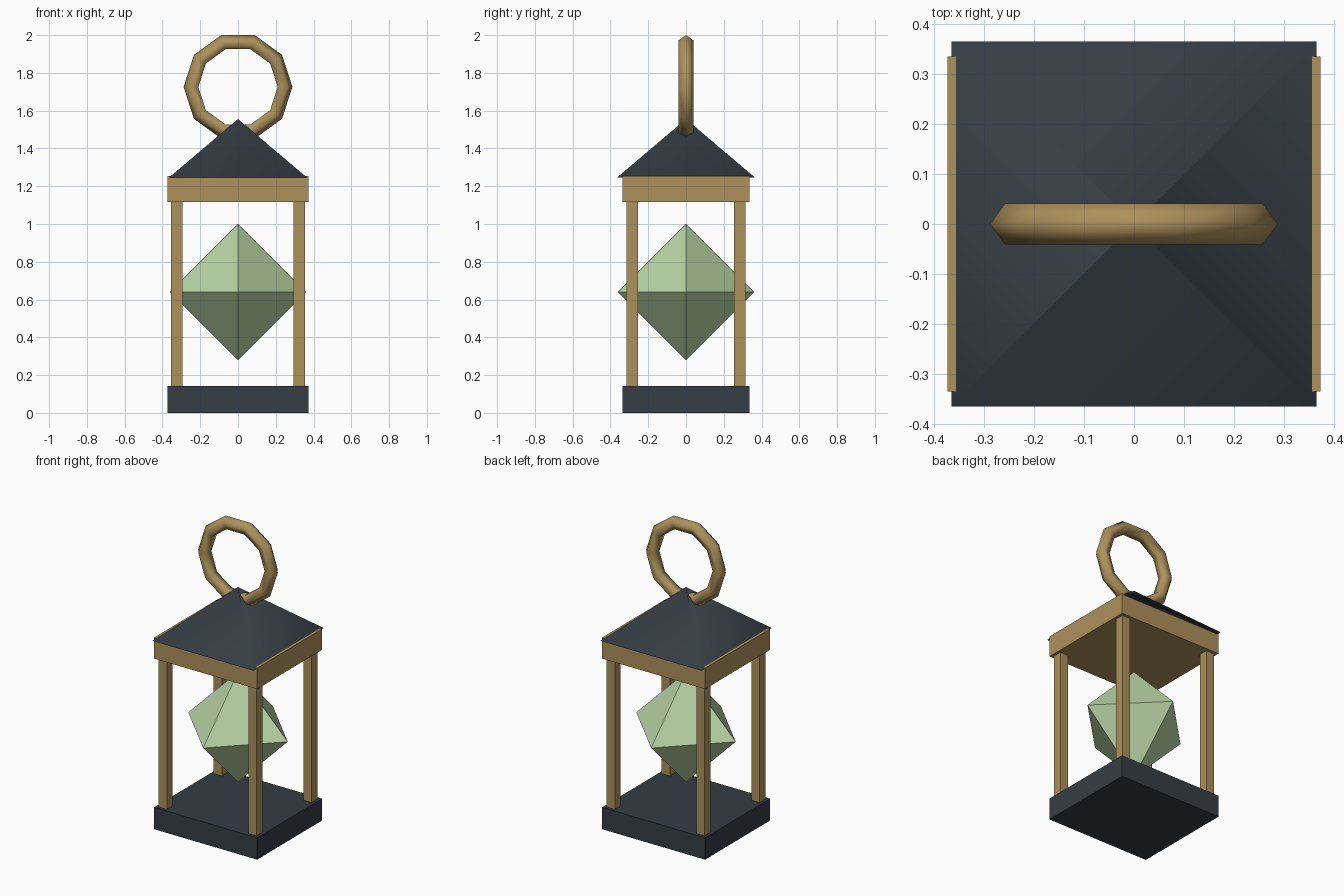
import bpy, bmesh, math

if "Cube" in bpy.data.objects:
    bpy.data.objects.remove(bpy.data.objects["Cube"])


def material(name, rgb):
    m = bpy.data.materials.new(name)
    m.diffuse_color = (*rgb, 1)
    m.use_nodes = True
    m.node_tree.nodes["Principled BSDF"].inputs["Base Color"].default_value = m.diffuse_color
    return m


slate = material("slate", (0.035, 0.047, 0.058))
brass = material("brass", (0.42, 0.285, 0.105))
green = material("pale_green", (0.48, 0.66, 0.37))


def finish(name, bm, mat):
    mesh = bpy.data.meshes.new(name)
    bm.normal_update()
    bm.to_mesh(mesh)
    bm.free()
    mesh.materials.append(mat)
    ob = bpy.data.objects.new(name, mesh)
    bpy.context.collection.objects.link(ob)
    return ob


def block(x, y, z0, z1, hx, hy):
    """Box with half-widths hx, hy standing between z0 and z1."""
    bm = bmesh.new()
    bmesh.ops.create_cube(bm, size=2)
    for v in bm.verts:
        v.co = (x + v.co.x * hx, y + v.co.y * hy, z1 if v.co.z > 0 else z0)
    return bm


# Base slab and upper frame
finish("base", block(0, 0, 0, 0.143, 0.373, 0.335), slate)
finish("upper_frame", block(0, 0, 1.116, 1.253, 0.373, 0.335), brass)

# Four corner posts
for sx, side in ((-1, "left"), (1, "right")):
    for sy, end in ((-1, "front"), (1, "back")):
        finish(f"{end}_{side}_post",
               block(sx * 0.325, sy * 0.285, 0.13, 1.13, 0.03, 0.03), brass)

# Pyramid roof: box drawn to a tiny tip, smooth sides and a crisp underside
bm = block(0, 0, 1.246, 1.555, 0.365, 0.365)
for v in bm.verts:
    if v.co.z > 1.5:
        v.co.x *= 0.002
        v.co.y *= 0.002
for f in bm.faces:
    f.smooth = True
for e in bm.edges:
    e.smooth = abs(e.verts[0].co.z - e.verts[1].co.z) > 0.01
finish("roof", bm, slate)

# Octahedral crystal: square spun to points above and below
bm = bmesh.new()
r = 0.36
rim = [bm.verts.new((r * x, r * y, 0)) for x, y in ((1, 0), (0, 1), (-1, 0), (0, -1))]
top, bottom = bm.verts.new((0, 0, r)), bm.verts.new((0, 0, -r))
for i in range(4):
    a, b = rim[i], rim[(i + 1) % 4]
    bm.faces.new((a, b, top))
    bm.faces.new((b, a, bottom))
finish("crystal", bm, green).location.z = 0.64

# Hanging ring
bpy.ops.mesh.primitive_torus_add(major_segments=10, minor_segments=5,
                                 major_radius=0.245, minor_radius=0.043,
                                 location=(0, 0, 1.726),
                                 rotation=(math.pi / 2, 0, 0))
ring = bpy.context.object
ring.name = "hanging_ring"
ring.data.materials.append(brass)
bpy.ops.object.shade_smooth()
